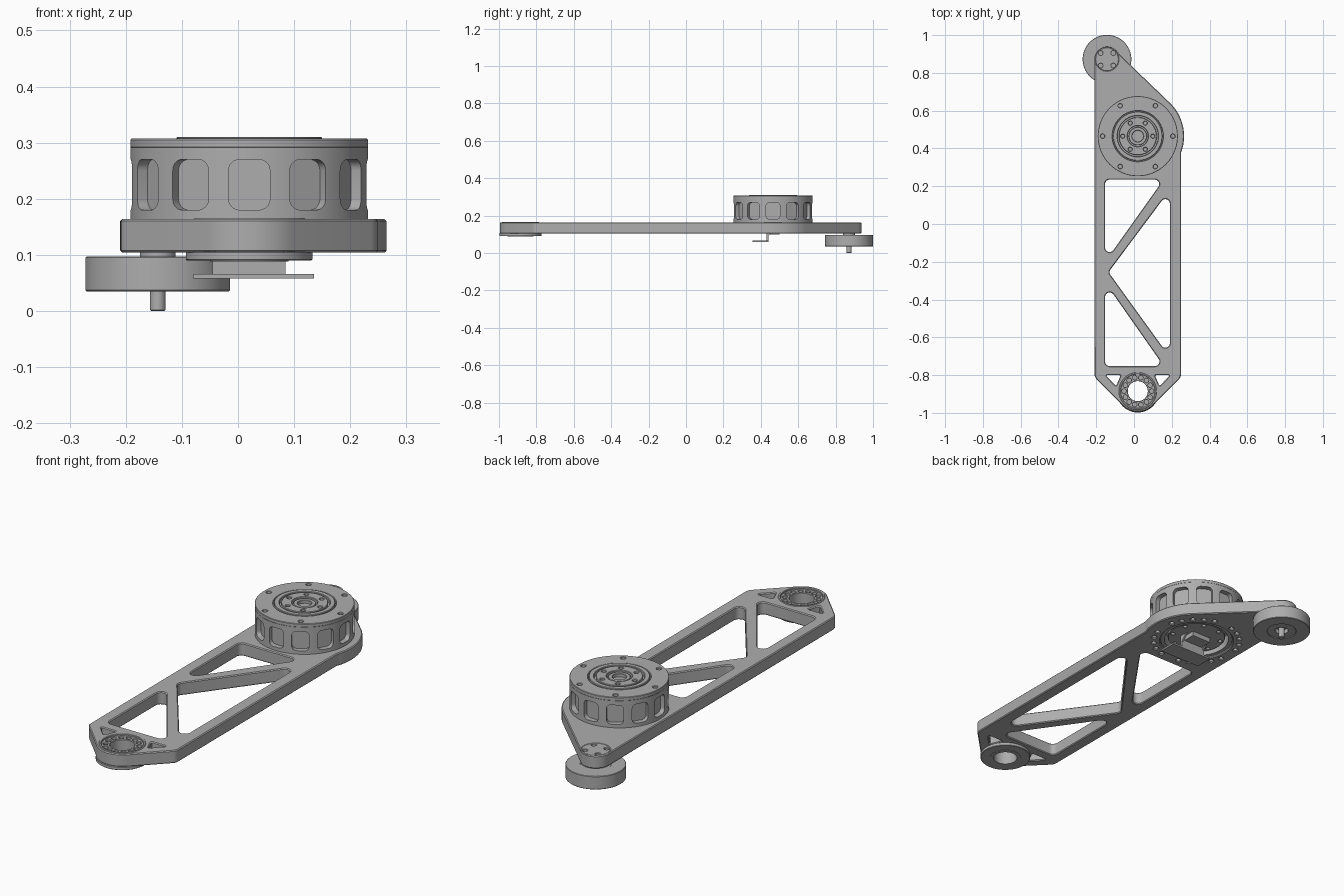
import bpy
import bmesh
from math import pi, radians, cos, sin, tan
from mathutils import Vector, Matrix

cube = bpy.data.objects.get("Cube")
if cube:
    bpy.data.objects.remove(cube)

GREY = (0.42, 0.42, 0.42, 1)
metal = bpy.data.materials.new("machined_grey")
metal.use_nodes = True
metal.diffuse_color = GREY
metal.node_tree.nodes["Principled BSDF"].inputs["Base Color"].default_value = GREY

MOTOR = (0.02, 0.465)
JOINT = (0.02, -0.885)
AXLE = (-0.143, 0.872)


def arc(c, r, a0, a1, n=12):
    """Points along an arc, angles in degrees."""
    angles = [radians(a0 + (a1 - a0) * i / n) for i in range(n + 1)]
    return [(c[0] + r * cos(a), c[1] + r * sin(a)) for a in angles]


def circle(c, r, n=64):
    return arc(c, r, 0, 360, n)[:-1]


def bolt_circle(c, radius, r, n, start=0, skip=0):
    """Ring of round holes, optionally leaving out every skip-th one."""
    spots = arc(c, radius, start, start + 360, n)[:-1]
    return [circle(p, r, 16) for i, p in enumerate(spots) if not skip or i % skip]


def rounded(corners, r, n=6):
    """Polygon with every corner rounded."""
    pts = [Vector(p) for p in corners]
    out = []
    for i, p in enumerate(pts):
        u = (pts[i - 1] - p).normalized()
        v = (pts[(i + 1) % len(pts)] - p).normalized()
        half = u.angle(v) / 2
        centre = p + (u + v).normalized() * (r / sin(half))
        start = p + u * (r / tan(half)) - centre
        end = p + v * (r / tan(half)) - centre
        sweep = start.angle_signed(end)
        for k in range(n + 1):
            a = -sweep * k / n
            out.append((centre.x + start.x * cos(a) - start.y * sin(a),
                        centre.y + start.x * sin(a) + start.y * cos(a)))
    return out


def finish(name, mesh):
    mesh.materials.clear()
    mesh.materials.append(metal)
    obj = bpy.data.objects.new(name, mesh)
    bpy.context.collection.objects.link(obj)
    return obj


def slab(name, loops, z0, z1, chamfer=0.0):
    """Flat part with holes: first loop is the outline, the rest are holes."""
    curve = bpy.data.curves.new(name, "CURVE")
    curve.dimensions = "2D"
    curve.fill_mode = "BOTH"
    curve.extrude = (z1 - z0) / 2 - chamfer
    curve.bevel_depth = chamfer
    curve.bevel_resolution = 0
    curve.offset = -chamfer
    for loop in loops:
        spline = curve.splines.new("POLY")
        spline.points.add(len(loop) - 1)
        for point, (x, y) in zip(spline.points, loop):
            point.co = (x, y, 0, 1)
        spline.use_cyclic_u = True
    temp = bpy.data.objects.new(name, curve)
    bpy.context.collection.objects.link(temp)
    graph = bpy.context.evaluated_depsgraph_get()
    mesh = bpy.data.meshes.new_from_object(temp.evaluated_get(graph))
    bpy.data.objects.remove(temp)
    bm = bmesh.new()
    bm.from_mesh(mesh)
    bmesh.ops.remove_doubles(bm, verts=bm.verts, dist=1e-5)
    bmesh.ops.recalc_face_normals(bm, faces=bm.faces)
    bmesh.ops.translate(bm, verts=bm.verts, vec=(0, 0, (z0 + z1) / 2))
    bm.to_mesh(mesh)
    bm.free()
    return finish(name, mesh)


def box(name, x, y, z):
    return slab(name, [[(x[0], y[0]), (x[1], y[0]), (x[1], y[1]), (x[0], y[1])]], *z)


# Arm plate: outline, truss windows and holes
outline = (arc(JOINT, 0.11, 225, 315)
           + arc((0.209, -0.794), 0.04, -45, 0, 6)
           + arc(MOTOR, 0.245, -20.8, 45.9, 20)
           + arc((-0.145, 0.873), 0.065, 45.9, 180, 20)
           + arc((-0.169, -0.794), 0.04, 180, 225, 6))
windows = [
    rounded([(-0.153, 0.235), (-0.153, -0.2), (0.156, 0.235)], 0.024),
    rounded([(-0.135, -0.255), (0.19, -0.705), (0.19, 0.18)], 0.024),
    rounded([(-0.153, -0.31), (-0.153, -0.752), (0.157, -0.752)], 0.024),
]
for side in (-1, 1):
    windows.append(rounded([(0.02 + side * x, y) for x, y in
                            ((0.172, -0.8), (0.09, -0.8), (0.115, -0.858))], 0.005, 3))
slab("arm_plate",
     [outline, circle(JOINT, 0.095), circle(MOTOR, 0.165), circle(AXLE, 0.06)]
     + windows + bolt_circle(MOTOR, 0.195, 0.01, 24, skip=6),
     0.104, 0.164, 0.004)

# Joint bearing at the front end
slab("bearing_flange", [circle(JOINT, 0.113), circle(JOINT, 0.068)], 0.09, 0.106, 0.002)
slab("bearing_ring", [circle(JOINT, 0.092), circle(JOINT, 0.053)]
     + bolt_circle(JOINT, 0.073, 0.011, 14), 0.1, 0.158, 0.002)
slab("bearing_lip", [circle(JOINT, 0.1), circle(JOINT, 0.09)], 0.11, 0.166, 0.002)
slab("bearing_sleeve", [circle(JOINT, 0.07), circle(JOINT, 0.053)], 0.088, 0.11)

# Motor housing with a ring of pockets
body = slab("motor_housing", [circle(MOTOR, 0.212, 96)], 0.163, 0.291)
pocket = slab("pocket_cutter", [rounded(
    [(-0.037, -0.045), (0.037, -0.045), (0.037, 0.045), (-0.037, 0.045)], 0.02)], 0.188, 0.25)
bm = bmesh.new()
for i in range(12):
    before = len(bm.verts)
    bm.from_mesh(pocket.data)
    bm.verts.ensure_lookup_table()
    place = (Matrix.Translation((*MOTOR, 0.225)) @ Matrix.Rotation(i * pi / 6, 4, "Z")
             @ Matrix.Rotation(pi / 2, 4, "X"))
    bmesh.ops.transform(bm, matrix=place, verts=bm.verts[before:])
bm.to_mesh(pocket.data)
bm.free()
cut = body.modifiers.new("pockets", "BOOLEAN")
cut.operation = "DIFFERENCE"
cut.solver = "EXACT"
cut.object = pocket
graph = bpy.context.evaluated_depsgraph_get()
baked = bpy.data.meshes.new_from_object(body.evaluated_get(graph))
body.modifiers.clear()
body.data = baked
bpy.data.objects.remove(pocket)

# Motor top: cap, output rings and hub
slab("motor_cap", [circle(MOTOR, 0.212, 96), circle(MOTOR, 0.134)]
     + bolt_circle(MOTOR, 0.186, 0.011, 6), 0.29, 0.307, 0.002)
slab("output_outer_ring", [circle(MOTOR, 0.13), circle(MOTOR, 0.108)], 0.288, 0.31, 0.002)
slab("output_flange", [circle(MOTOR, 0.1), circle(MOTOR, 0.055)]
     + bolt_circle(MOTOR, 0.08, 0.01, 6), 0.288, 0.31, 0.002)
slab("output_hub", [circle(MOTOR, 0.048), circle(MOTOR, 0.03)], 0.288, 0.306, 0.002)

# Motor underside: recess ring, rear cover and connector bracket
slab("motor_rear_ring", [circle(MOTOR, 0.163), circle(MOTOR, 0.145)], 0.112, 0.165)
slab("motor_rear_cover", [circle(MOTOR, 0.13)] + bolt_circle(MOTOR, 0.112, 0.009, 8, 22.5),
     0.122, 0.165, 0.002)
box("connector_shelf", (-0.08, 0.135), (0.355, 0.44), (0.058, 0.066))
box("connector_wall", (-0.045, 0.085), (0.43, 0.44), (0.06, 0.124))
box("connector_socket", (-0.03, 0.07), (0.44, 0.5), (0.1, 0.124))
for i, x in enumerate((-0.045, 0.077)):
    rib = slab(f"connector_rib_{i + 1}", [[(0.435, 0.085), (0.47, 0.124), (0.435, 0.124)]],
               x, x + 0.008)
    # Stand the profile up so it lies in the YZ plane
    rib.data.transform(Matrix(((0, 0, 1, 0), (1, 0, 0, 0), (0, 1, 0, 0), (0, 0, 0, 1))))

# Rear axle: top cap, boss, roller and shaft
slab("axle_cap", [circle(AXLE, 0.062)]
     + bolt_circle(AXLE, 0.047, 0.011, 4, 45), 0.11, 0.164, 0.002)
slab("axle_boss", [circle(AXLE, 0.032)], 0.09, 0.112)
slab("roller", [circle(AXLE, 0.129, 96), circle(AXLE, 0.065)], 0.035, 0.097, 0.002)
slab("roller_hub", [circle(AXLE, 0.066), circle(AXLE, 0.03)], 0.039, 0.096)
slab("roller_web", [circle(AXLE, 0.032)], 0.06, 0.095)
slab("axle_shaft", [circle(AXLE, 0.014, 32)], 0.0, 0.07, 0.002)

# Smooth round walls, keep edges crisp
bpy.ops.object.select_all(action="DESELECT")
for obj in bpy.context.collection.objects:
    if obj.type == "MESH":
        obj.select_set(True)
        bpy.context.view_layer.objects.active = obj
bpy.ops.object.shade_smooth_by_angle(angle=radians(30))
